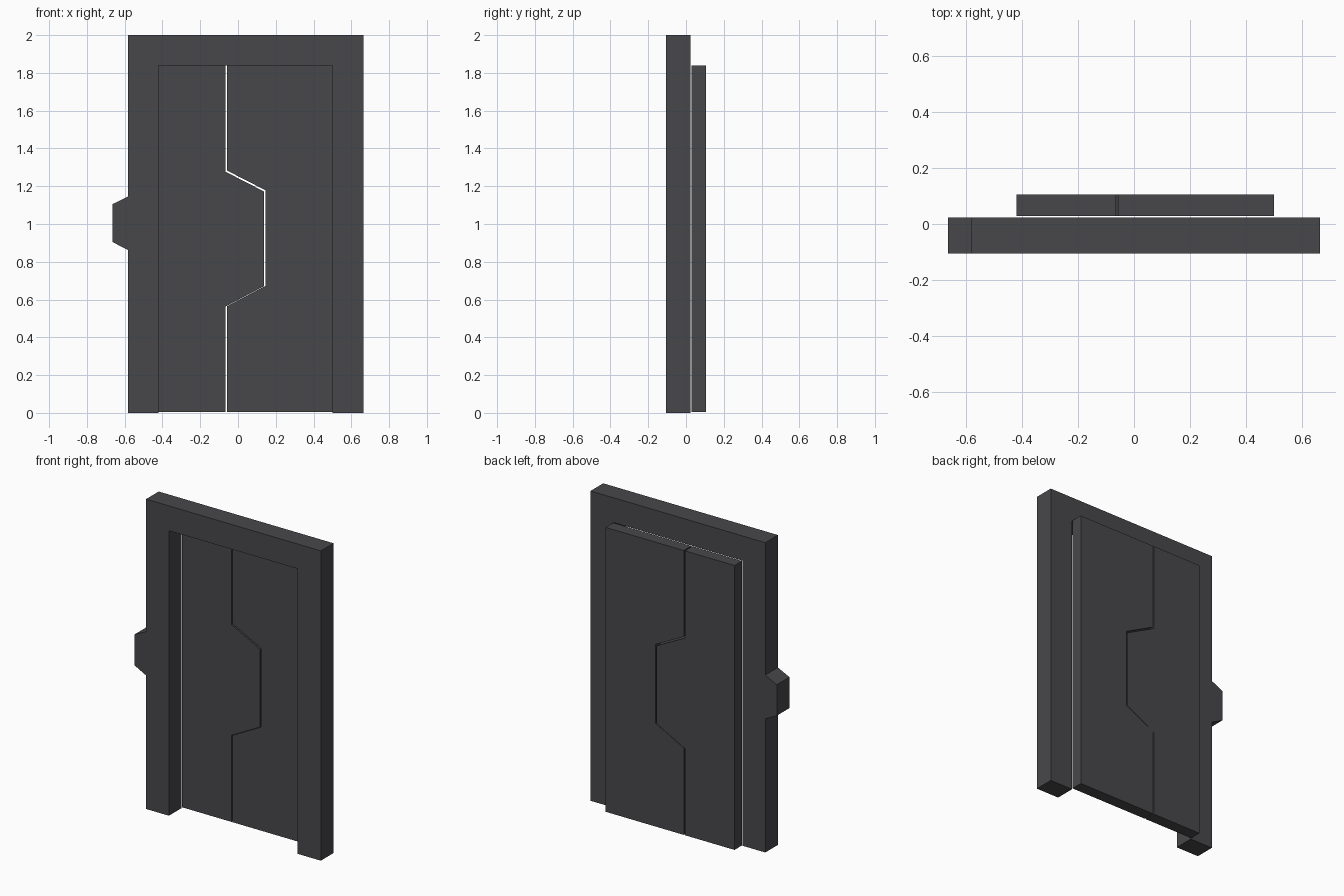
import bpy, bmesh

if "Cube" in bpy.data.objects:
    bpy.data.objects.remove(bpy.data.objects["Cube"])

mat = bpy.data.materials.new("dark_grey")
mat.diffuse_color = (0.064, 0.064, 0.070, 1)
mat.use_nodes = True
mat.node_tree.nodes["Principled BSDF"].inputs["Base Color"].default_value = mat.diffuse_color


def slab(name, profile, y0, y1):
    """Extrude an x-z outline from y0 back to y1."""
    bm = bmesh.new()
    face = bm.faces.new([bm.verts.new((x, y0, z)) for x, z in profile])
    ext = bmesh.ops.extrude_face_region(bm, geom=[face])
    moved = [v for v in ext["geom"] if isinstance(v, bmesh.types.BMVert)]
    bmesh.ops.translate(bm, verts=moved, vec=(0, y1 - y0, 0))
    bmesh.ops.recalc_face_normals(bm, faces=bm.faces)
    mesh = bpy.data.meshes.new(name)
    bm.to_mesh(mesh)
    bm.free()
    mesh.materials.append(mat)
    obj = bpy.data.objects.new(name, mesh)
    bpy.context.collection.objects.link(obj)
    return obj


LEFT, RIGHT, TOP = -0.42, 0.50, 1.84

# door frame with the tapered lug on its left side
slab("door_frame", [
    (-0.583, 0), (LEFT, 0), (LEFT, TOP), (RIGHT, TOP), (RIGHT, 0), (0.665, 0),
    (0.665, 2), (-0.583, 2), (-0.583, 1.145), (-0.665, 1.105),
    (-0.665, 0.905), (-0.583, 0.862)], -0.105, 0.024)


# stepped meeting edge of the two sliding leaves
def seam(x, low, high, z0):
    return [(x, z0), (x, low), (x + 0.203, low + 0.107),
            (x + 0.203, high - 0.104), (x, high), (x, TOP)]


Z0 = 0.004
slab("left_door_leaf", [(LEFT, Z0)] + seam(-0.065, 0.564, 1.276, Z0) + [(LEFT, TOP)], 0.028, 0.105)
slab("right_door_leaf", [(RIGHT, Z0)] + seam(-0.058, 0.565, 1.283, Z0) + [(RIGHT, TOP)], 0.028, 0.105)
